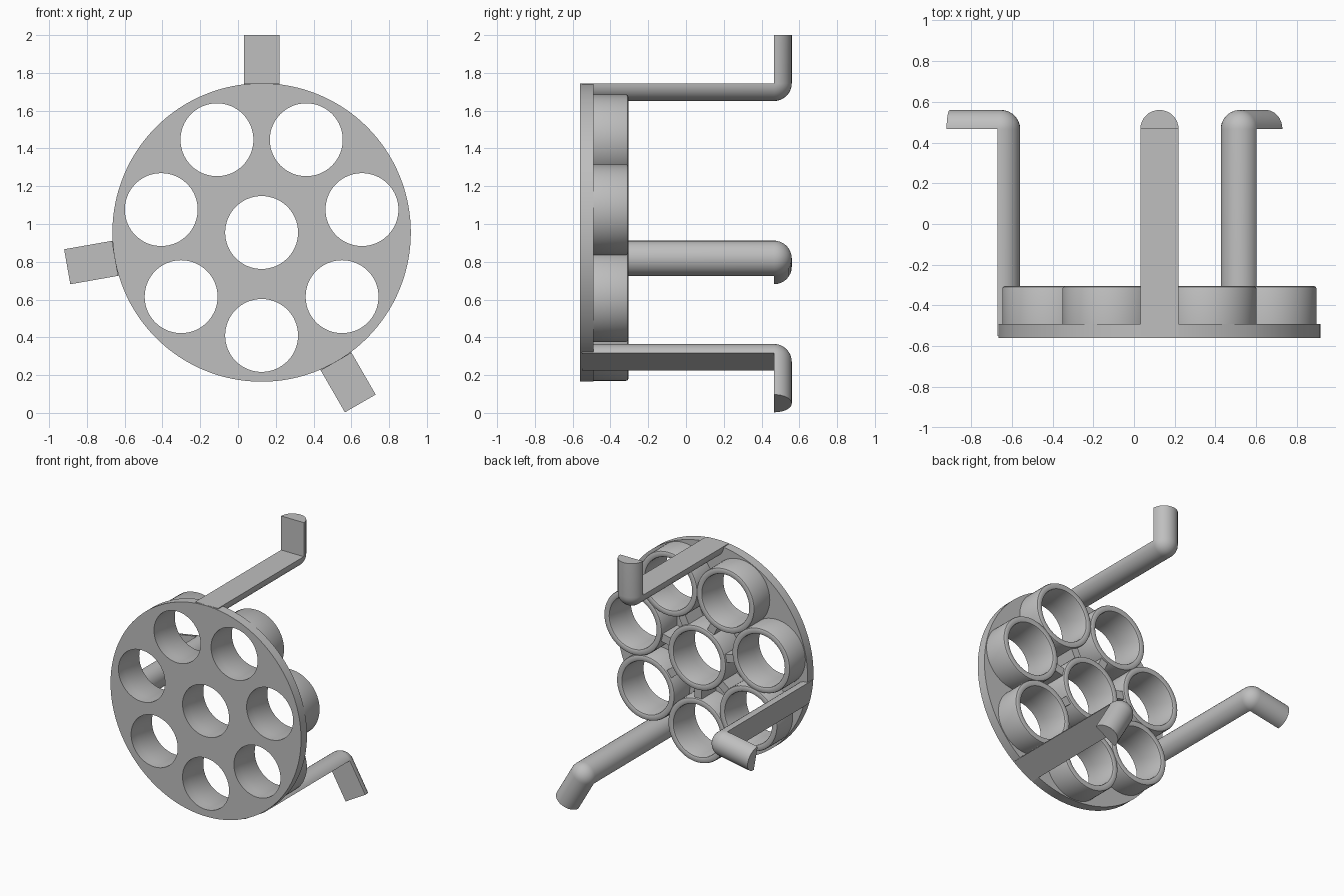
import bpy, bmesh
from math import sin, cos, pi, radians
from mathutils import Vector

if "Cube" in bpy.data.objects:
    bpy.data.objects.remove(bpy.data.objects["Cube"])

grey = bpy.data.materials.new("plain grey")
grey.use_nodes = True
grey.diffuse_color = (0.52, 0.52, 0.52, 1)
grey.node_tree.nodes["Principled BSDF"].inputs["Base Color"].default_value = grey.diffuse_color

CENTRE = Vector((0.125, 0, 0.955))
FRONT, BACK, RIM = -0.56, -0.49, -0.305
DISC_R, RING_R, BORE, TUBE_R = 0.79, 0.545, 0.193, 0.24
SIDES = 64


def radial(angle):
    return Vector((cos(angle), 0, sin(angle)))


def finish(name, bm):
    bmesh.ops.remove_doubles(bm, verts=bm.verts, dist=0.0001)
    bmesh.ops.recalc_face_normals(bm, faces=bm.faces)
    mesh = bpy.data.meshes.new(name)
    bm.to_mesh(mesh)
    bm.free()
    mesh.materials.append(grey)
    obj = bpy.data.objects.new(name, mesh)
    bpy.context.collection.objects.link(obj)
    return obj


def smooth(obj):
    bpy.ops.object.select_all(action='DESELECT')
    obj.select_set(True)
    bpy.context.view_layer.objects.active = obj
    bpy.ops.object.shade_smooth_by_angle(angle=radians(35))


def lathe(bm, centre, profile, sides):
    """Turn a (radius, y) outline around the y axis through centre."""
    rings = []
    for i in range(sides):
        d = radial(2 * pi * i / sides)
        rings.append([bm.verts.new(centre + d * r + Vector((0, y, 0))) for r, y in profile])
    for a, b in zip(rings, rings[1:] + rings[:1]):
        for j in range(len(profile) - 1):
            bm.faces.new((a[j], a[j + 1], b[j + 1], b[j]))
    return rings


def cylinder(bm, centre, r, y0, y1, sides):
    rings = lathe(bm, centre, [(r, y0), (r, y1)], sides)
    for end in (0, 1):
        bm.faces.new([ring[end] for ring in rings])


# Hole positions: one in the middle, seven around it
angles = [-pi / 2 + 2 * pi * k / 7 for k in range(7)]
holes = [CENTRE] + [CENTRE + radial(a) * RING_R for a in angles]

# Front disc with its holes cut through
bm = bmesh.new()
cylinder(bm, CENTRE, DISC_R, FRONT, BACK, 128)
disc = finish("front_disc", bm)
bm = bmesh.new()
for c in holes:
    cylinder(bm, c, BORE, FRONT - 0.1, BACK + 0.1, SIDES)
cutter = finish("hole_cutter", bm)
cutter.hide_render = True
cutter.hide_viewport = True
cut = disc.modifiers.new("holes", 'BOOLEAN')
cut.operation, cut.solver, cut.object = 'DIFFERENCE', 'EXACT', cutter
bpy.context.view_layer.objects.active = disc
bpy.ops.object.modifier_apply(modifier=cut.name)
bpy.data.objects.remove(cutter)
smooth(disc)

# Tubes behind the holes, with softened rims
e = 0.012
outline = [(BORE, BACK), (BORE, RIM - e), (BORE + e * 0.3, RIM - e * 0.3), (BORE + e, RIM),
           (TUBE_R - e, RIM), (TUBE_R - e * 0.3, RIM - e * 0.3), (TUBE_R, RIM - e), (TUBE_R, BACK)]
for i, c in enumerate(holes):
    bm = bmesh.new()
    lathe(bm, c, outline, SIDES)
    smooth(finish("centre_tube" if i == 0 else f"outer_tube_{i}", bm))

# Short webs joining the middle tube to the outer ones
bm = bmesh.new()
for a in angles:
    out, side = radial(a), radial(a + pi / 2) * 0.03
    corners = [CENTRE + out * r + side * s for r, s in ((0.22, -1), (0.325, -1), (0.325, 1), (0.22, 1))]
    low, high = [[bm.verts.new(p + Vector((0, y, 0))) for p in corners] for y in (BACK - 0.01, RIM - 0.015)]
    bm.faces.new(low)
    bm.faces.new(high)
    for i in range(4):
        j = (i + 1) % 4
        bm.faces.new((low[i], low[j], high[j], high[i]))
finish("tube_webs", bm)


def hooked_arm(name, angle, r=0.094, steps=16):
    """Half-round bar running back, then bending outward."""
    out, side, back = radial(angle), radial(angle + pi / 2), Vector((0, 1, 0))
    bend_y = -FRONT - r
    stations = [(DISC_R, FRONT + 0.01, 0)]
    stations += [(DISC_R, bend_y, pi / 2 * i / 8) for i in range(9)]
    stations += [(1.045, bend_y, pi / 2)]
    bm = bmesh.new()
    rings = []
    for dist, y, turn in stations:
        base = CENTRE + out * dist + back * y
        depth = back * sin(turn) - out * cos(turn)
        rings.append([bm.verts.new(base + side * r * cos(pi * k / steps) + depth * r * sin(pi * k / steps))
                      for k in range(steps + 1)])
    for a, b in zip(rings, rings[1:]):
        for k in range(steps + 1):
            n = (k + 1) % (steps + 1)
            bm.faces.new((a[k], a[n], b[n], b[k]))
    bm.faces.new(rings[0])
    bm.faces.new(rings[-1])
    smooth(finish(name, bm))


# Three hooked arms
for name, degrees in (("top_arm", 90), ("right_arm", 190), ("left_arm", 300)):
    hooked_arm(name, radians(degrees))
